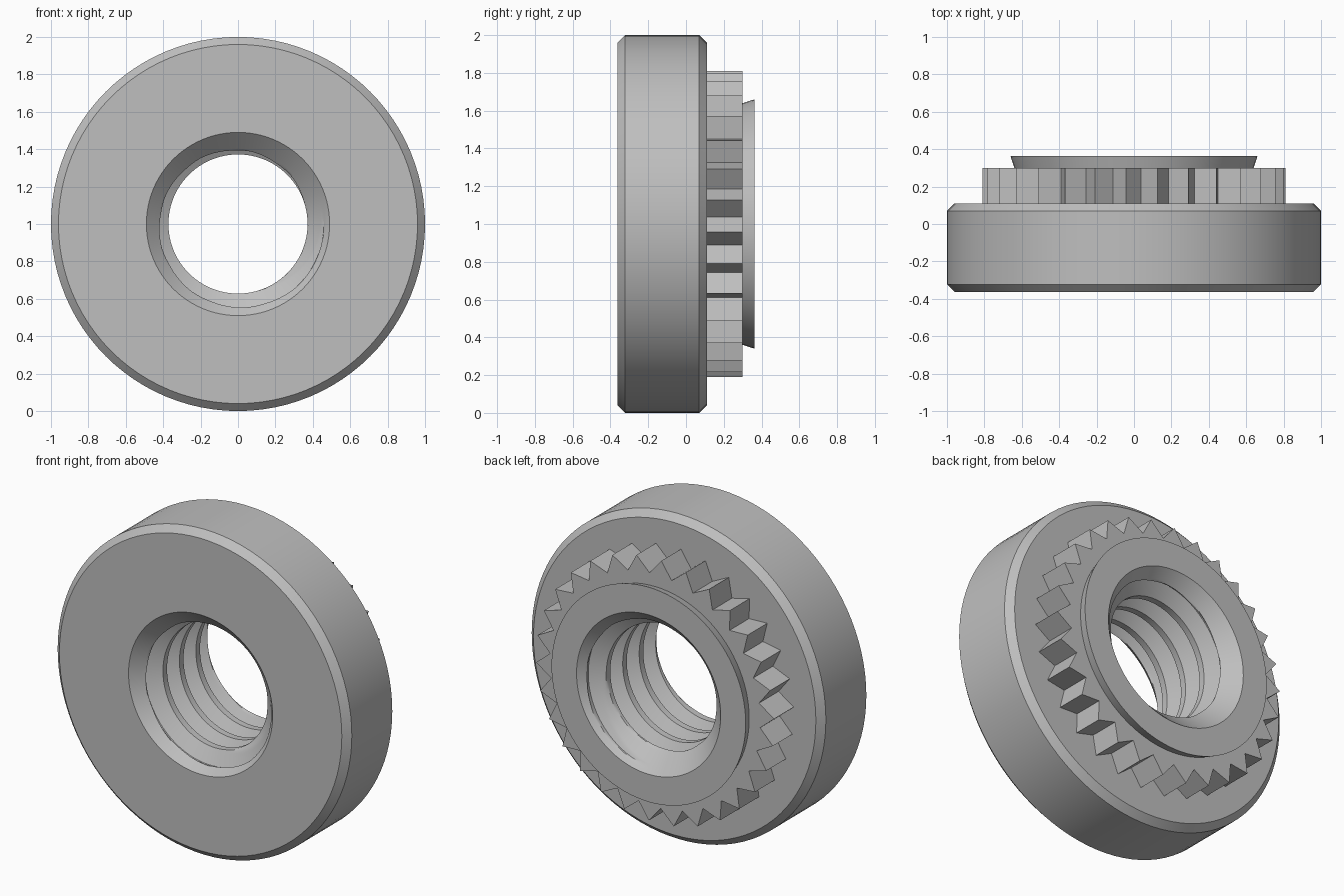
import bpy
import bmesh
import math

cube = bpy.data.objects.get("Cube")
if cube:
    bpy.data.objects.remove(cube, do_unlink=True)

steel = bpy.data.materials.new("grey steel")
steel.use_nodes = True
GREY = (0.52, 0.52, 0.52, 1)
steel.diffuse_color = GREY
steel.node_tree.nodes["Principled BSDF"].inputs["Base Color"].default_value = GREY

SEGS = 96
FRONT, BACK = -0.363, 0.363      # end planes along the axis
SHOULDER, TEETH_TOP = 0.11, 0.30
MINOR, MAJOR, MOUTH = 0.372, 0.459, 0.49
PITCH = 0.16


def sweep(name, segs, rows, point, start=0.0, shift=0):
    """Surface around the y axis; point(j, k) gives (radius, y).
    shift is the number of rows in one turn when the surface is a helix."""
    bm = bmesh.new()
    grid = []
    for j in range(segs):
        a = start + math.tau * j / segs
        column = []
        for k in range(rows):
            r, y = point(j, k)
            column.append(bm.verts.new((r * math.cos(a), y, 1 + r * math.sin(a))))
        grid.append(column)
    for j in range(segs):
        last = j == segs - 1
        step = shift if last else 0
        near, far = grid[j], grid[0 if last else j + 1]
        for k in range(step, rows - 1):
            bm.faces.new((near[k], far[k - step], far[k + 1 - step], near[k + 1]))
    bmesh.ops.remove_doubles(bm, verts=bm.verts[:], dist=0.0002)
    loose = [v for v in bm.verts if not v.link_faces]
    bmesh.ops.delete(bm, geom=loose, context='VERTS')
    mesh = bpy.data.meshes.new(name)
    bm.to_mesh(mesh)
    bm.free()
    mesh.materials.append(steel)
    obj = bpy.data.objects.new(name, mesh)
    bpy.context.collection.objects.link(obj)
    bpy.ops.object.select_all(action='DESELECT')
    obj.select_set(True)
    bpy.context.view_layer.objects.active = obj
    bpy.ops.object.shade_smooth_by_angle(angle=math.radians(28))
    return obj


def lathe(name, profile):
    return sweep(name, SEGS, len(profile), lambda j, k: profile[k])


# Chamfered round body
lathe("nut_body", [(0.6, SHOULDER), (0.96, SHOULDER), (1, 0.07),
                   (1, FRONT + 0.04), (0.96, FRONT), (MOUTH, FRONT)])

# Flared collar on the back
lathe("flared_collar", [(MOUTH, BACK), (0.66, BACK), (0.64, TEETH_TOP)])

# Ring of pointed teeth
TEETH = 30


def tooth_point(j, k):
    rim = 0.715 if j % 2 else 0.81
    return [(0.6, TEETH_TOP), (rim, TEETH_TOP), (rim, SHOULDER)][k]


sweep("clinch_teeth", TEETH * 2, 3, tooth_point, start=math.radians(-3))

# Threaded bore: one pitch of the thread as (offset, radius) samples
corners = [(0, MINOR, 8), (0.05, MAJOR, 2), (0.07, MAJOR, 8),
           (0.12, MINOR, 4), (PITCH, MINOR, 0)]
thread = []
for (o1, r1, n), (o2, r2, _) in zip(corners, corners[1:]):
    thread += [(o1 + (o2 - o1) * i / n, r1 + (r2 - r1) * i / n) for i in range(n)]
TURN = len(thread)
TURNS = 9


def bore_point(j, k):
    offset, r = thread[k % TURN]
    y = -0.397 + PITCH * (k // TURN - 2 - j / SEGS) + offset
    y = min(max(y, FRONT), BACK)
    chamfer = MOUTH - min(y - FRONT, BACK - y)
    return max(r, chamfer), y


sweep("threaded_bore", SEGS, TURN * TURNS + 1, bore_point, shift=TURN)
